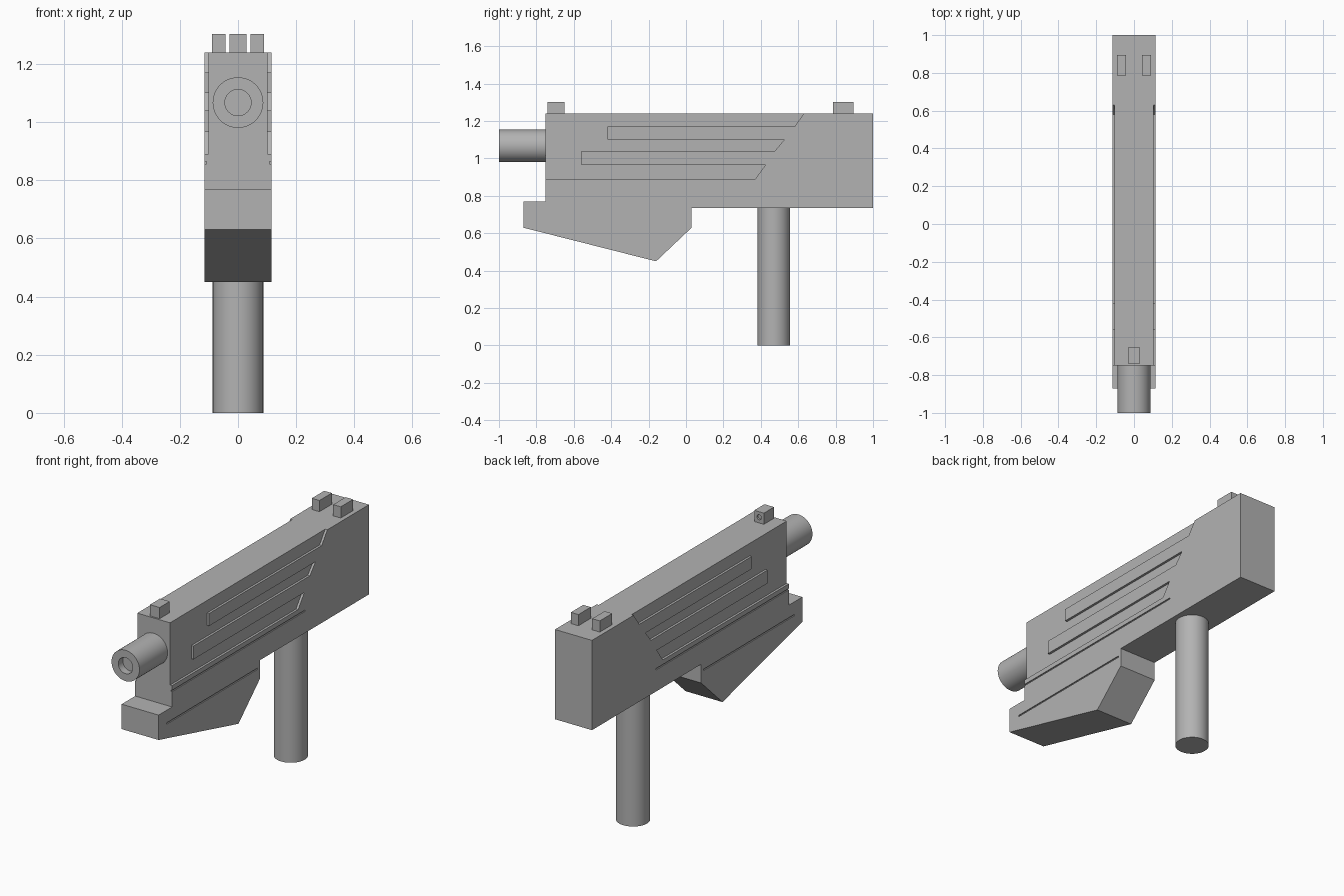
import bpy, bmesh, math
from mathutils import Matrix

cube = bpy.data.objects.get("Cube")
if cube:
    bpy.data.objects.remove(cube, do_unlink=True)

grey = bpy.data.materials.new("plain_grey")
grey.use_nodes = True
colour = (0.45, 0.45, 0.45, 1)
grey.diffuse_color = colour
grey.node_tree.nodes["Principled BSDF"].inputs["Base Color"].default_value = colour


def make(name, bm):
    bmesh.ops.recalc_face_normals(bm, faces=bm.faces)
    mesh = bpy.data.meshes.new(name)
    bm.to_mesh(mesh)
    bm.free()
    mesh.materials.append(grey)
    ob = bpy.data.objects.new(name, mesh)
    bpy.context.collection.objects.link(ob)
    return ob


def prism(name, profile, x0, x1):
    """Extrude a side outline of (y, z) points from x0 to x1."""
    bm = bmesh.new()
    face = bm.faces.new([bm.verts.new((x0, y, z)) for y, z in profile])
    new = bmesh.ops.extrude_face_region(bm, geom=[face])["geom"]
    verts = [v for v in new if isinstance(v, bmesh.types.BMVert)]
    bmesh.ops.translate(bm, verts=verts, vec=(x1 - x0, 0, 0))
    return make(name, bm)


def box(name, x0, x1, y0, y1, z0, z1):
    return prism(name, [(y0, z0), (y1, z0), (y1, z1), (y0, z1)], x0, x1)


def cylinder(name, radius, length, centre, along_y=False):
    bm = bmesh.new()
    turn = Matrix.Rotation(math.pi / 2, 4, "X") if along_y else Matrix()
    bmesh.ops.create_cone(bm, cap_ends=True, segments=48, radius1=radius, radius2=radius,
                          depth=length, matrix=Matrix.Translation(centre) @ turn)
    return make(name, bm)


def select(ob):
    bpy.ops.object.select_all(action="DESELECT")
    ob.select_set(True)
    bpy.context.view_layer.objects.active = ob


def cut(ob, cutter):
    select(ob)
    mod = ob.modifiers.new("cut", "BOOLEAN")
    mod.operation, mod.solver, mod.object = "DIFFERENCE", "EXACT", cutter
    bpy.ops.object.modifier_apply(modifier=mod.name)
    bpy.data.objects.remove(cutter, do_unlink=True)


def smooth(ob):
    select(ob)
    bpy.ops.object.shade_smooth_by_angle(angle=math.radians(35))


# Body with the angled front grip
W = 0.115
body = prism("body", [(-0.75, 1.24), (-0.75, 0.77), (-0.87, 0.77), (-0.87, 0.63), (-0.16, 0.45),
                      (0.03, 0.63), (0.03, 0.735), (1, 0.735), (1, 1.24)], -W, W)

# Side recesses that leave two raised fins, and fine seams below them
recess = [(-0.8, 0.89), (0.37, 0.89), (0.425, 0.965), (-0.56, 0.965), (-0.56, 1.04),
          (0.475, 1.04), (0.525, 1.10), (-0.42, 1.10), (-0.42, 1.17), (0.58, 1.17),
          (0.637, 1.25), (-0.8, 1.25)]
for side in (-1, 1):
    cut(body, prism("recess_cutter", recess, side * (W - 0.013), side * (W + 0.02)))
    for y0, y1, z in ((-0.8, 0.43, 0.86), (-0.8, 0.01, 0.695)):
        cut(body, box("seam_cutter", side * (W - 0.006), side * (W + 0.02),
                      y0, y1, z - 0.004, z + 0.004))

# Barrel with a shallow bore
barrel = cylinder("barrel", 0.087, 0.25, (0, -0.875, 1.067), True)
cut(barrel, cylinder("bore_cutter", 0.045, 0.08, (0, -1, 1.067), True))
smooth(barrel)

# Rear handle
smooth(cylinder("handle", 0.087, 0.735, (0, 0.47, 0.3675)))

# Sights
front_sight = box("front_sight", -0.03, 0.03, -0.74, -0.65, 1.24, 1.303)
cut(front_sight, cylinder("sight_cutter", 0.014, 0.02, (0, -0.65, 1.272), True))
for name, side in (("left", 1), ("right", -1)):
    box(name + "_rear_sight", side * 0.043, side * 0.09, 0.785, 0.895, 1.24, 1.303)
